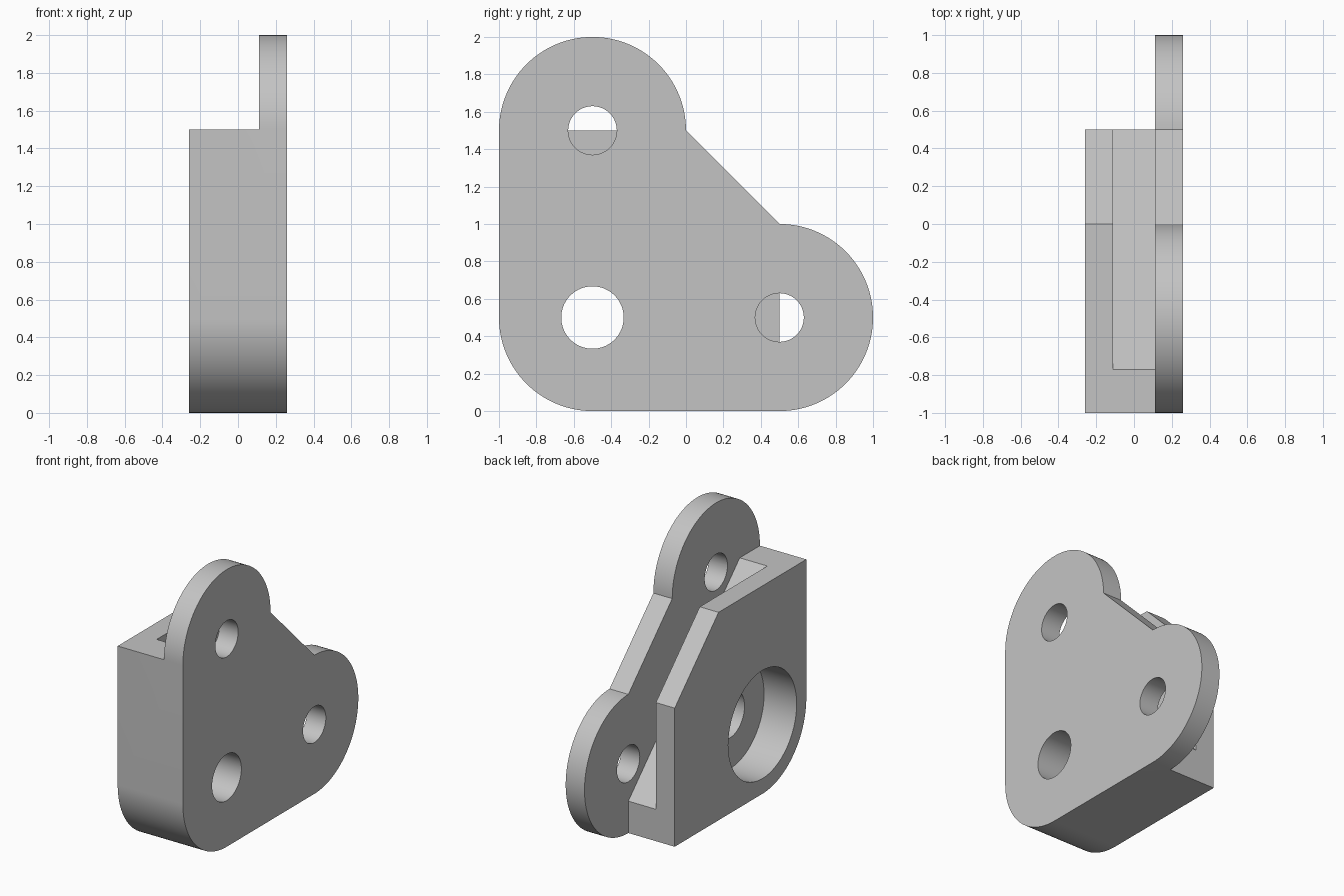
import bpy, bmesh
from math import cos, sin, pi, radians

if "Cube" in bpy.data.objects:
    bpy.data.objects.remove(bpy.data.objects["Cube"])

BACK, FRONT = -0.26, 0.26      # overall thickness along x
PLATE = 0.11                   # inner face of the mounting plate
R = 0.5                        # lug radius

grey = bpy.data.materials.new("plain grey")
grey.use_nodes = True
grey.diffuse_color = (0.55, 0.55, 0.55, 1)
grey.node_tree.nodes["Principled BSDF"].inputs["Base Color"].default_value = grey.diffuse_color


def arc(cy, cz, r, start, end, steps):
    """Points on an arc in the y-z plane, angles in degrees."""
    angles = [radians(start + (end - start) * i / steps) for i in range(steps + 1)]
    return [(cy + r * cos(a), cz + r * sin(a)) for a in angles]


def prism(name, profile, x0, x1):
    """Extrude a y-z profile along x."""
    bm = bmesh.new()
    face = bm.faces.new([bm.verts.new((x0, y, z)) for y, z in profile])
    new = bmesh.ops.extrude_face_region(bm, geom=[face])["geom"]
    verts = [v for v in new if isinstance(v, bmesh.types.BMVert)]
    bmesh.ops.translate(bm, verts=verts, vec=(x1 - x0, 0, 0))
    bmesh.ops.recalc_face_normals(bm, faces=bm.faces)
    mesh = bpy.data.meshes.new(name)
    bm.to_mesh(mesh)
    bm.free()
    mesh.materials.append(grey)
    obj = bpy.data.objects.new(name, mesh)
    bpy.context.collection.objects.link(obj)
    return obj


def cut(target, profile, x0, x1):
    """Subtract a prism from the target, then discard the cutter."""
    cutter = prism("cutter", profile, x0, x1)
    cutter.hide_render = True
    mod = target.modifiers.new("cut", "BOOLEAN")
    mod.operation, mod.solver, mod.object = "DIFFERENCE", "EXACT", cutter
    bpy.context.view_layer.objects.active = target
    bpy.ops.object.modifier_apply(modifier=mod.name)
    bpy.data.objects.remove(cutter)


def circle(cy, cz, r):
    return arc(cy, cz, r, 0, 360, 64)[:-1]


# Bracket outline: rounded corner, rear lug, diagonal edge, top lug
outline = (arc(-0.5, 0.5, R, 180, 270, 32)
           + arc(0.5, 0.5, R, -90, 90, 64)
           + arc(-0.5, 1.5, R, 0, 180, 64))
bracket = prism("bracket", outline, BACK, FRONT)

# Trim the thick body so only the plate carries the two lugs
cut(bracket, [(-2, 1.5), (2, 1.5), (2, 3), (-2, 3)], -1, PLATE)
cut(bracket, [(0.5, -1), (2, -1), (2, 3), (0.5, 3)], -1, PLATE)

# Diagonal slot between the plate and the back wall
cut(bracket, [(-1.5, 2.23), (1.5, -0.77), (1.5, 2.23)], -PLATE, PLATE)

# Lug holes, shaft hole and the wide blind bore
cut(bracket, circle(-0.5, 1.5, 0.13), 0.05, 1)
cut(bracket, circle(0.5, 0.5, 0.13), 0.05, 1)
cut(bracket, circle(-0.5, 0.5, 0.167), -1, 1)
cut(bracket, circle(-0.5, 0.5, 0.39), -1, 0)

bpy.ops.object.select_all(action="DESELECT")
bracket.select_set(True)
bpy.context.view_layer.objects.active = bracket
bpy.ops.object.shade_smooth_by_angle(angle=radians(30))
